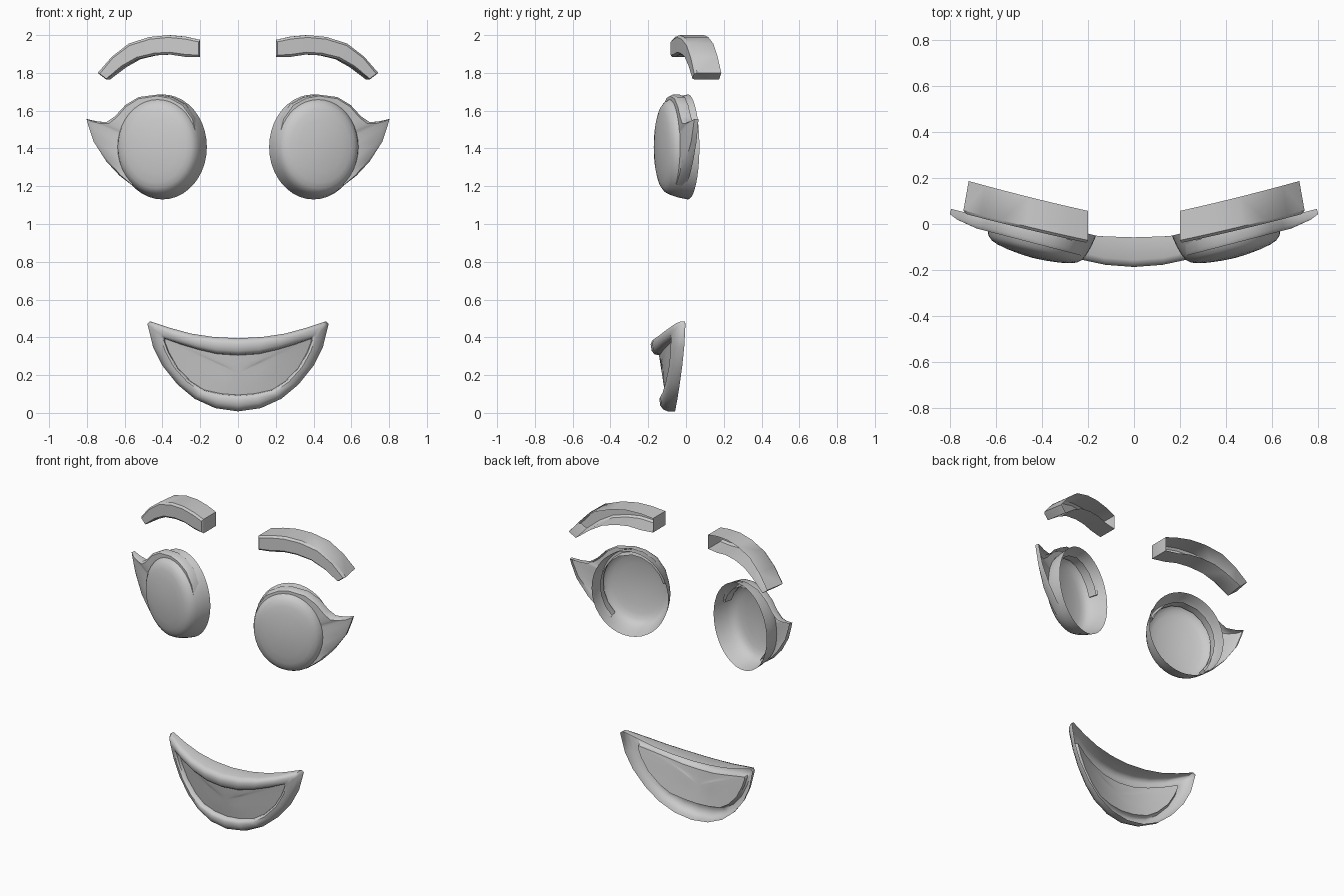
import bpy, bmesh, math

if "Cube" in bpy.data.objects:
    bpy.data.objects.remove(bpy.data.objects["Cube"])

grey = bpy.data.materials.new("soft_grey")
grey.diffuse_color = (0.6, 0.6, 0.6, 1)
grey.use_nodes = True
grey.node_tree.nodes["Principled BSDF"].inputs["Base Color"].default_value = grey.diffuse_color


def lerp(a, b, t):
    return tuple(p + (q - p) * t for p, q in zip(a, b))


def loft(name, rings, cap, mirror=False, angle=40):
    """Skin closed rings from the open back to the front, then close the front."""
    bm = bmesh.new()
    vs = [[bm.verts.new(p) for p in r] for r in rings]
    n = len(rings[0])
    for a, b in zip(vs, vs[1:]):
        for i in range(n):
            j = (i + 1) % n
            bm.faces.new((a[i], a[j], b[j], b[i]))
    last = vs[-1]
    if cap == "strip":      # ladder of quads between the two long edges
        for i in range(n // 2 - 1):
            bm.faces.new((last[i], last[i + 1], last[n - 2 - i], last[n - 1 - i]))
    else:                   # fan to a centre point
        c = bm.verts.new(cap)
        for i in range(n):
            bm.faces.new((last[i], last[(i + 1) % n], c))
    bmesh.ops.recalc_face_normals(bm, faces=bm.faces)
    if sum(f.normal.y * f.calc_area() for f in bm.faces) > 0:
        bmesh.ops.reverse_faces(bm, faces=bm.faces)
    me = bpy.data.meshes.new(name)
    bm.to_mesh(me)
    bm.free()
    me.materials.append(grey)
    ob = bpy.data.objects.new(name, me)
    bpy.context.collection.objects.link(ob)
    if mirror:
        ob.modifiers.new("mirror", "MIRROR").use_axis[0] = True
    bpy.ops.object.select_all(action="DESELECT")
    ob.select_set(True)
    bpy.context.view_layer.objects.active = ob
    bpy.ops.object.shade_smooth_by_angle(angle=math.radians(angle))
    return ob


# Eyebrows: arched bars, hollow at the back
upper = [(.2, 1.975), (.28, 1.992), (.37, 2.0), (.47, 1.99), (.58, 1.955), (.67, 1.885), (.745, 1.8)]
lower = [(.2, 1.883), (.28, 1.885), (.36, 1.897), (.44, 1.893), (.53, 1.873), (.61, 1.83), (.7, 1.765)]


def brow_ring(depth, inset):
    def place(p):
        x, z = p
        t = (x - .2) / .545
        return (x - .025 * t * depth / .14, -.083 + .115 * t + .015 * t * t + depth, z)
    up = [lerp(a, b, inset) for a, b in zip(upper, lower)]
    low = [lerp(b, a, inset) for a, b in zip(upper, lower)]
    ring = up + low[::-1]
    if inset:               # pull both ends in as well
        for k, dx in ((0, .008), (-1, .008), (6, -.008), (7, -.008)):
            ring[k] = (ring[k][0] + dx, ring[k][1])
    return [place(p) for p in ring]


loft("eyebrows", [brow_ring(.14, 0), brow_ring(.012, 0), brow_ring(0, .12)], "strip", True)

# Eyes: domed bowls turned a little outward, hollow at the back
TILT = math.radians(14.5)
C, S = math.cos(TILT), math.sin(TILT)
CX, CY, CZ, RX, RZ = .4, .01, 1.408, .243, .278


def eye_point(u, v, d):
    return (CX + u * C + d * S, CY + u * S - d * C, CZ + v)


profile = [(1, 0), (.965, .05), (.92, .09), (.87, .117), (.79, .134), (.68, .144), (.5, .153), (.25, .16)]
SIDES = 40
loft("eyes", [[eye_point(RX * s * math.cos(2 * math.pi * i / SIDES),
                         RZ * s * math.sin(2 * math.pi * i / SIDES), d)
               for i in range(SIDES)] for s, d in profile],
     eye_point(0, 0, .163), True)

# Upper lids: crescents around the eyes with a pointed outer wing
lid_outer = [(.222, 1.49), (.238, 1.56), (.29, 1.635), (.36, 1.673), (.43, 1.685), (.53, 1.672),
             (.6, 1.63), (.655, 1.57), (.70, 1.54), (.755, 1.542), (.81, 1.555),
             (.8, 1.52), (.77, 1.435), (.7, 1.33), (.63, 1.255), (.565, 1.205)]


def lid_ring(d, inset):
    out, inn = [], []
    for x, z in lid_outer:
        u, v = (x - CX - .1 * S) / C, z - CZ
        a = math.atan2(v / RZ, u / RX)
        inner = (.85 * RX * math.cos(a), .85 * RZ * math.sin(a))
        drop = .15 * max(0, x - .7)
        p = lerp((u, v), inner, inset)
        out.append(eye_point(*p, d - drop if d > .06 else d))
        inn.append(eye_point(*inner, d))
    return out + inn[::-1]


loft("eyelids", [lid_ring(.045, 0), lid_ring(.085, 0), lid_ring(.1, .18)], "strip", True)

# Mouth: curved smile with a rounded lip and a recessed panel
lip_out = [(0, .395), (.13, .402), (.25, .42), (.36, .45), (.465, .485), (.48, .472), (.45, .35),
           (.4, .25), (.32, .15), (.23, .075), (.12, .025), (0, .008)]
lip_in = [(0, .305), (.11, .312), (.21, .335), (.3, .362), (.385, .392), (.388, .38), (.365, .32),
          (.32, .24), (.25, .167), (.18, .122), (.09, .102), (0, .095)]


def full(half):
    return half + [(-x, z) for x, z in half[-2:0:-1]]


lip_out, lip_in = full(lip_out), full(lip_in)


def front(x, z):
    return -.13 - .157 * z + .67 * x * x


def lip_ring(t, back):
    pts = [lerp(a, b, t) for a, b in zip(lip_out, lip_in)]
    return [(x, front(x, z) + back, z) for x, z in pts]


def panel_ring(k):
    pts = [lerp((0, .21), p, k) for p in lip_in]
    return [(x, front(x, z) + .035, z) for x, z in pts]


back_rim = [(x, -.058 + .24 * x * x, z) for x, z in lip_out]
rings = [back_rim, lip_ring(0, .035), lip_ring(.12, .012), lip_ring(.35, 0), lip_ring(.75, 0),
         lip_ring(.94, .012), panel_ring(1), panel_ring(.66), panel_ring(.33)]
loft("mouth", rings, (0, front(0, .21) + .035, .21), angle=50)
